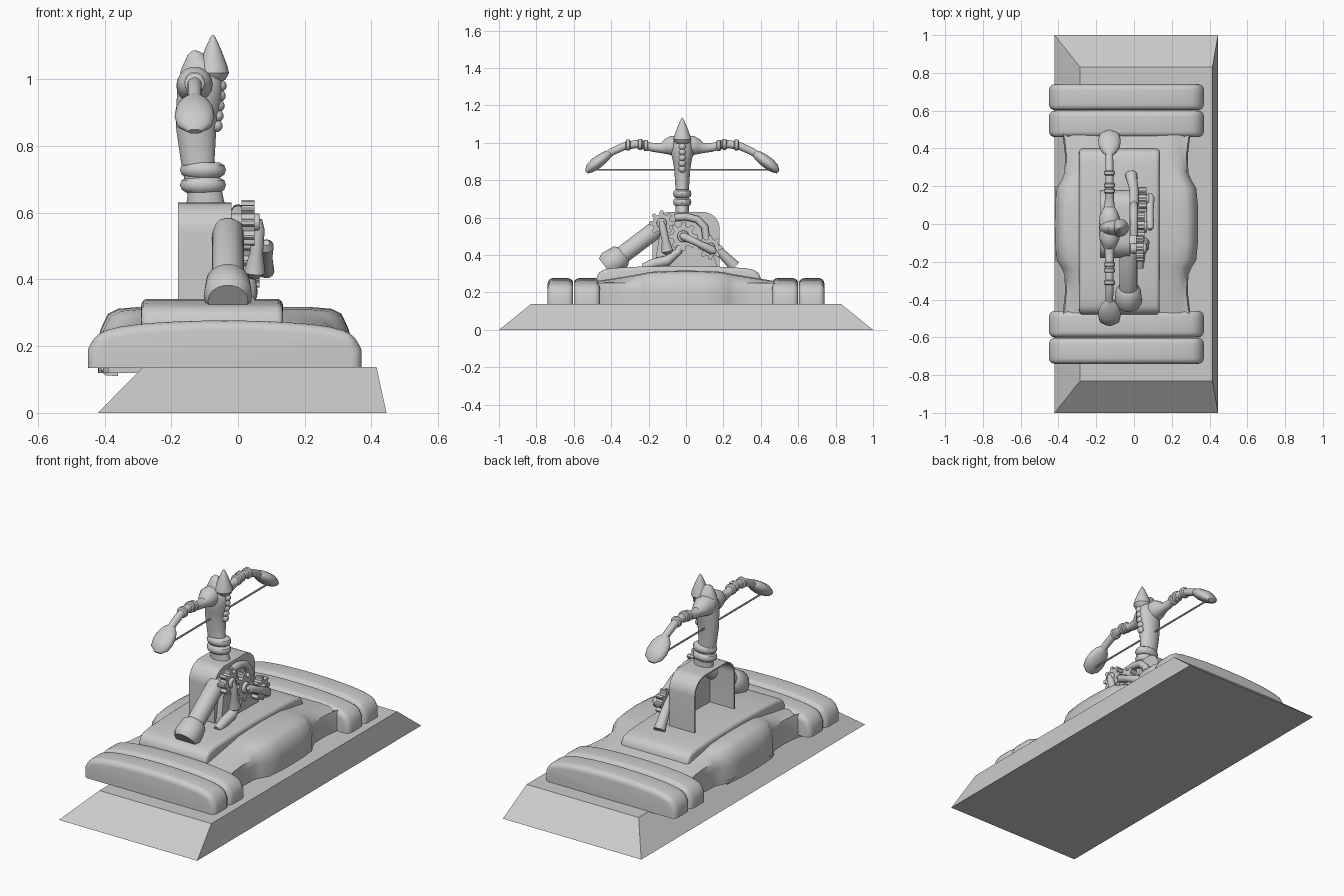
import bpy, bmesh, math
from mathutils import Vector

default = bpy.data.objects.get("Cube")
if default:
    bpy.data.objects.remove(default, do_unlink=True)

grey = bpy.data.materials.new("plain grey")
grey.use_nodes = True
grey.diffuse_color = (0.6, 0.6, 0.6, 1)
grey.node_tree.nodes["Principled BSDF"].inputs["Base Color"].default_value = (0.6, 0.6, 0.6, 1)
parts = []
MID = -0.02     # bow symmetry plane in y
CX = -0.04      # platform centre in x


def finish(bm, name):
    bmesh.ops.recalc_face_normals(bm, faces=bm.faces)
    mesh = bpy.data.meshes.new(name)
    bm.to_mesh(mesh)
    bm.free()
    mesh.materials.append(grey)
    obj = bpy.data.objects.new(name, mesh)
    bpy.context.collection.objects.link(obj)
    parts.append(obj)
    return obj


def loft(name, rings):
    """Skin a list of closed rings and cap both ends."""
    bm = bmesh.new()
    rows = [[bm.verts.new(p) for p in ring] for ring in rings]
    n = len(rows[0])
    for a, b in zip(rows, rows[1:]):
        for i in range(n):
            bm.faces.new((a[i], a[(i + 1) % n], b[(i + 1) % n], b[i]))
    bm.faces.new(rows[0])
    bm.faces.new(rows[-1])
    return finish(bm, name)


def prism(name, profile, axis, a, b, bevel=0.0, keep_bottom=True):
    """Extrude a (u, z) profile along x or y, rounding the sharp edges."""
    bm = bmesh.new()
    place = (lambda u, z, d: (d, u, z)) if axis == "x" else (lambda u, z, d: (u, d, z))
    face = bm.faces.new([bm.verts.new(place(u, z, a)) for u, z in profile])
    ext = bmesh.ops.extrude_face_region(bm, geom=[face])["geom"]
    for v in ext:
        if isinstance(v, bmesh.types.BMVert):
            v.co[0 if axis == "x" else 1] = b
    bmesh.ops.recalc_face_normals(bm, faces=bm.faces)
    if bevel:
        low = min(z for _, z in profile) + 0.001
        edges = [e for e in bm.edges if e.calc_face_angle(0) > 0.5
                 and not (keep_bottom and all(v.co.z < low for v in e.verts))]
        bmesh.ops.bevel(bm, geom=edges, offset=bevel, segments=4, profile=0.5, affect="EDGES")
    return finish(bm, name)


def tube(name, stations, n=18):
    """Sweep an ellipse; each station is (x, y, z, radius_x, radius_other)."""
    pts = [Vector(s[:3]) for s in stations]
    rings = []
    for i, s in enumerate(stations):
        t = (pts[min(i + 1, len(pts) - 1)] - pts[max(i - 1, 0)]).normalized()
        side = Vector((1, 0, 0))
        side = (side - t * side.dot(t)).normalized()
        up = t.cross(side)
        rx, ry = s[3], s[-1]
        rings.append([pts[i] + side * rx * math.cos(k * math.tau / n)
                      + up * ry * math.sin(k * math.tau / n) for k in range(n)])
    return loft(name, rings)


def disc(name, y, z, r, x0, x1, bevel=0.005):
    ring = [(y + r * math.cos(k * math.tau / 20), z + r * math.sin(k * math.tau / 20)) for k in range(20)]
    return prism(name, ring, "x", x0, x1, bevel, False)


# Sloping ground slab
bm = bmesh.new()
bmesh.ops.create_cube(bm, size=2)
for v in bm.verts:
    top = v.co.z > 0
    left, right, end = (-0.285, 0.415, 0.83) if top else (-0.42, 0.445, 1)
    v.co = (right if v.co.x > 0 else left, end * v.co.y, 0.137 if top else 0)
finish(bm, "ground_slab")

# Cushioned end bars with a gently arched top
half = 0.41
arch = [(CX + half, 0.135), (CX + half, 0.19), (CX + half - 0.025, 0.238)]
arch += [(CX + half * 0.88 * math.cos(a), 0.24 + 0.037 * math.sin(a))
         for a in [math.pi * k / 12 for k in range(1, 12)]]
arch += [(CX - half + 0.025, 0.238), (CX - half, 0.19), (CX - half, 0.135)]
for s, word in ((-1, "front"), (1, "back")):
    prism(f"{word}_outer_bar", arch, "y", s * 0.603, s * 0.74, 0.03)
    prism(f"{word}_inner_bar", arch, "y", s * 0.46, s * 0.6, 0.03)

# Platform body, wider in the middle
rings = []
for y, w, top in ((0.5, 0.35, 0.255), (0.45, 0.335, 0.265), (0.36, 0.325, 0.28), (0.27, 0.328, 0.295),
                  (0.23, 0.345, 0.302), (0.19, 0.37, 0.31), (0.1, 0.378, 0.315), (0, 0.38, 0.317)):
    shape = [(w, 0.12), (w, 0.215), (w - 0.008, 0.25), (w - 0.03, top - 0.02), (w - 0.06, top - 0.005), (w - 0.12, top)]
    outline = shape + [(-u, z) for u, z in reversed(shape)]
    rings.append((y, [(CX + u, z) for u, z in outline]))
full = [(-y, r) for y, r in rings] + [(y, r) for y, r in reversed(rings[:-1])]
loft("platform_body", [[(u, y, z) for u, z in r] for y, r in full])
prism("side_lip", [(-0.415, 0.14), (-0.4, 0.113), (-0.36, 0.11), (-0.36, 0.14)], "y", -0.2, 0.2)

# Raised deck
deck = [(-0.48, 0.25), (-0.48, 0.285), (-0.455, 0.318), (-0.4, 0.33), (-0.25, 0.338), (-0.04, 0.342),
        (0.17, 0.338), (0.32, 0.33), (0.375, 0.318), (0.4, 0.285), (0.4, 0.25)]
prism("deck", deck, "x", -0.29, 0.135, 0.02)


# Arched sheet housing, open on one side
def tombstone(inset):
    w, top, r = 0.18 - inset, 0.63 - inset, 0.09 - inset
    right = [(w - r + r * math.cos(k * math.pi / 16), top - r + r * math.sin(k * math.pi / 16)) for k in range(9)]
    return [(w, 0.33)] + right + [(-y, z) for y, z in reversed(right)] + [(-w, 0.33)]


prism("housing_band", tombstone(0) + tombstone(0.008)[::-1], "x", -0.18, -0.028)
prism("housing_wall", tombstone(0), "x", -0.03, -0.02)

# Slanted strut with a flared foot
tube("strut", [(-0.03, -0.38, 0.37, 0.048), (-0.03, -0.15, 0.545, 0.048), (-0.03, -0.135, 0.556, 0.035)])
tube("strut_foot", [(-0.03, -0.43, 0.335, 0.06), (-0.03, -0.41, 0.35, 0.073),
                    (-0.03, -0.35, 0.393, 0.066), (-0.03, -0.335, 0.405, 0.05)])


# Gear train
def gear(name, y, z, r, x0, x1, teeth=8):
    outline = []
    for k in range(teeth):
        for shift, f in ((-0.3, 0.72), (-0.2, 0.95), (-0.1, 1), (0.1, 1), (0.2, 0.95), (0.3, 0.72)):
            a = (k + shift) * math.tau / teeth
            outline.append((y + r * f * math.cos(a), z + r * f * math.sin(a)))
    prism(name, outline, "x", x0, x1)
    disc(name + "_hub", y, z, r * 0.4, x0 - 0.03, x1 + 0.015)


gear("upper_gear", -0.13, 0.57, 0.068, 0.01, 0.05)
gear("middle_gear", -0.015, 0.5, 0.078, 0.015, 0.055)
gear("lower_gear", 0.13, 0.44, 0.065, 0.025, 0.065)
tube("crank_arm", [(0.085, -0.03, 0.51, 0.01), (0.085, -0.015, 0.5, 0.022), (0.085, 0.06, 0.465, 0.018),
                   (0.085, 0.14, 0.425, 0.024), (0.085, 0.16, 0.415, 0.01)])
disc("crank_pin", 0.13, 0.43, 0.018, 0.05, 0.1)
tube("drop_link", [(0.06, -0.13, 0.58, 0.012), (0.06, -0.125, 0.55, 0.02), (0.055, -0.11, 0.48, 0.02),
                   (0.05, -0.1, 0.42, 0.032), (0.05, -0.095, 0.405, 0.015)])
tube("curved_pipe", [(0.0, -0.06, 0.6, 0.02), (0.0, 0.0, 0.605, 0.02), (0.0, 0.06, 0.59, 0.02),
                     (0.0, 0.1, 0.55, 0.02), (0.0, 0.11, 0.47, 0.02)])
tube("rear_leg", [(0.0, 0.1, 0.49, 0.025), (0.0, 0.18, 0.42, 0.024), (-0.01, 0.23, 0.37, 0.028),
                  (-0.015, 0.26, 0.34, 0.032)])
tube("front_foot", [(0.03, -0.23, 0.335, 0.02), (0.03, -0.17, 0.355, 0.028), (0.03, -0.1, 0.37, 0.028),
                    (0.03, -0.04, 0.42, 0.02), (0.03, -0.015, 0.48, 0.02)])
prism("gear_bracket", [(-0.17, 0.33), (0.17, 0.33), (0.13, 0.45), (0, 0.53), (-0.13, 0.58)], "x", -0.03, 0.012)

# Bow grip
grip = [(-0.097, 0.61, 0.06, 0.037), (-0.1, 0.66, 0.052, 0.037), (-0.12, 0.75, 0.05, 0.036),
        (-0.125, 0.85, 0.06, 0.043), (-0.122, 0.9, 0.064, 0.05), (-0.115, 0.95, 0.068, 0.062),
        (-0.112, 1.0, 0.066, 0.055), (-0.122, 1.04, 0.05, 0.035), (-0.13, 1.075, 0.022, 0.02), (-0.13, 1.086, 0.006, 0.006)]
tube("bow_grip", [(x, MID, z, rx, ry) for x, z, rx, ry in grip])
for i, z in enumerate((0.665, 0.71)):
    tube(f"grip_ring_{i + 1}", [(-0.105, MID, z + h, r, r * 0.72) for h, r in
                                ((-0.005, 0.05), (0.004, 0.064), (0.018, 0.069), (0.032, 0.064), (0.04, 0.05))])

# Spike and ornamental beads
tube("spike", [(-0.075, MID, z, r) for z, r in
               ((0.985, 0.015), (1.0, 0.038), (1.018, 0.048), (1.04, 0.043), (1.09, 0.024), (1.125, 0.008), (1.133, 0.002))])
for i in range(5):
    z = 0.86 + 0.03 * i
    tube(f"bead_{i + 1}", [(-0.066 + 0.003 * i, MID, z + 0.019 * math.sin(a), max(0.02 * math.cos(a), 0.001))
                           for a in [math.pi * (k / 8 - 0.5) for k in range(9)]], 12)

# Mirrored bow limbs, bands and leaf tips
limb = [(0.02, 0.98, 0.055), (0.06, 0.985, 0.053), (0.085, 0.978, 0.042), (0.11, 0.972, 0.028), (0.16, 0.975, 0.023),
        (0.2, 0.988, 0.023), (0.25, 0.993, 0.022), (0.31, 0.982, 0.021), (0.37, 0.955, 0.02), (0.43, 0.915, 0.02)]
leaf = [(0.385, 0.945, 0.02, 0.018), (0.405, 0.932, 0.042, 0.026), (0.43, 0.913, 0.056, 0.031), (0.465, 0.887, 0.06, 0.033),
        (0.495, 0.862, 0.052, 0.026), (0.512, 0.843, 0.02, 0.01)]
bands = ((0.195, 0.986), (0.225, 0.992), (0.29, 0.988))
BX = -0.13
for s, word in ((-1, "front"), (1, "back")):
    tube(f"{word}_limb", [(BX, MID + s * d, z, r) for d, z, r in limb])
    tube(f"{word}_limb_tip", [(BX, MID + s * d, z, rx, ry) for d, z, rx, ry in leaf])
    for i, (d, z) in enumerate(bands):
        tube(f"{word}_limb_band_{i + 1}", [(BX, MID + s * (d + o), z, r) for o, r in
                                           ((-0.013, 0.022), (-0.008, 0.03), (0.008, 0.03), (0.013, 0.022))])
tube("bowstring", [(BX, MID - 0.49, 0.856, 0.005), (BX, MID + 0.49, 0.856, 0.005)], 8)

# Smooth shading with sharp edges kept
bpy.ops.object.select_all(action="DESELECT")
for obj in parts:
    obj.select_set(True)
bpy.context.view_layer.objects.active = parts[0]
bpy.ops.object.shade_smooth_by_angle(angle=math.radians(38))
